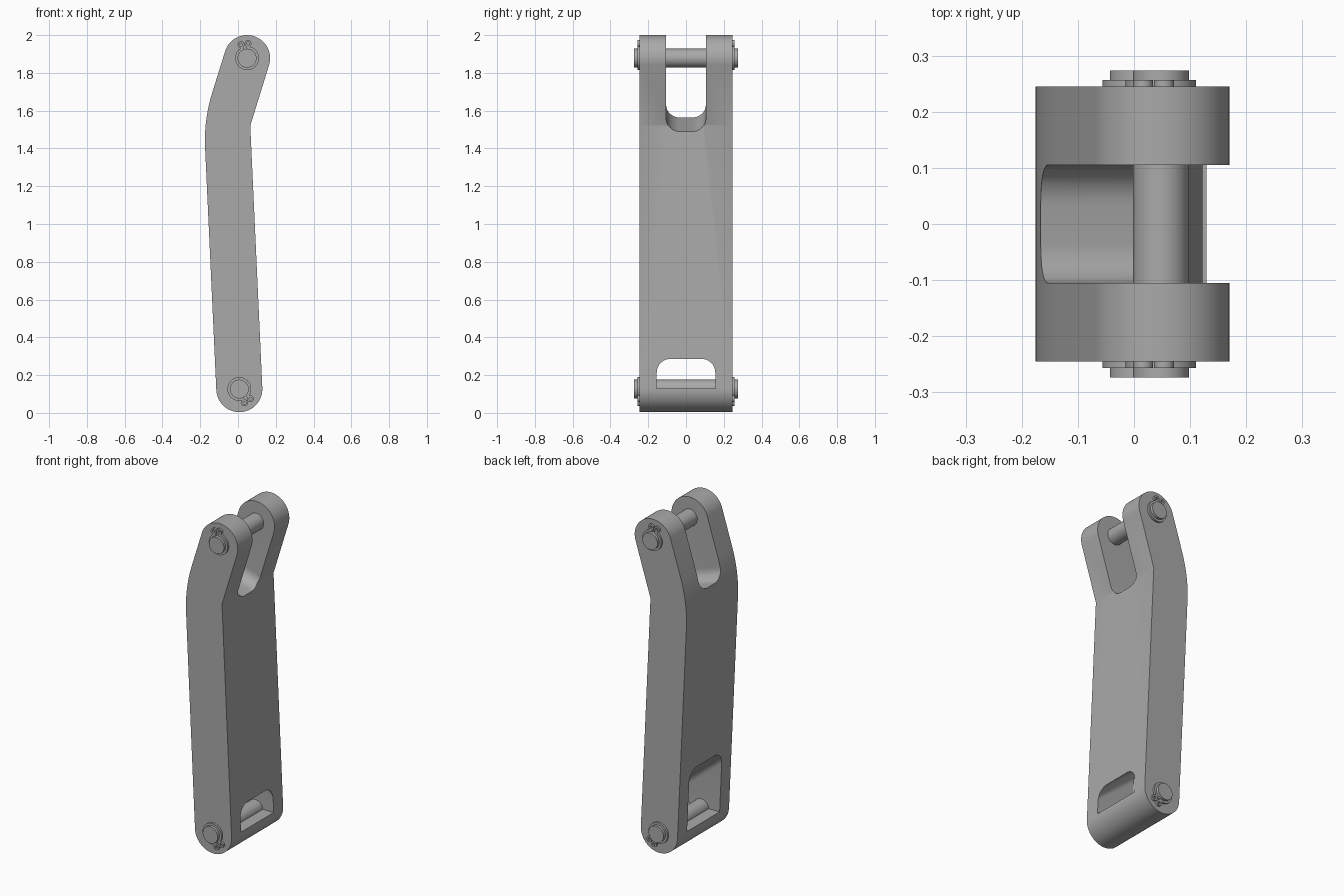
import bpy
import bmesh
from math import cos, sin, radians, pi

cube = bpy.data.objects.get("Cube")
if cube:
    bpy.data.objects.remove(cube, do_unlink=True)

# One plain steel colour
steel = bpy.data.materials.new("grey_steel")
steel.use_nodes = True
COLOUR = (0.4, 0.4, 0.4, 1)
steel.diffuse_color = COLOUR
steel.node_tree.nodes["Principled BSDF"].inputs["Base Color"].default_value = COLOUR

R = 0.122                       # end radius of the link
LOW, HIGH = (0.007, 0.126), (0.048, 1.878)   # pin axes (x, z)


def loft(name, ring_a, ring_b):
    """Solid between two matching rings of points."""
    bm = bmesh.new()
    a = [bm.verts.new(p) for p in ring_a]
    b = [bm.verts.new(p) for p in ring_b]
    bm.faces.new(a)
    bm.faces.new(b[::-1])
    for i in range(len(a)):
        j = (i + 1) % len(a)
        bm.faces.new((a[j], a[i], b[i], b[j]))
    bmesh.ops.recalc_face_normals(bm, faces=bm.faces)
    mesh = bpy.data.meshes.new(name)
    bm.to_mesh(mesh)
    bm.free()
    mesh.materials.append(steel)
    obj = bpy.data.objects.new(name, mesh)
    bpy.context.collection.objects.link(obj)
    return obj


def prism(name, outline, y0, y1):
    """Extrude an (x, z) outline along y."""
    return loft(name, [(x, y0, z) for x, z in outline], [(x, y1, z) for x, z in outline])


def arc(centre, r, start, end, n=24):
    angles = [radians(start + (end - start) * i / n) for i in range(n + 1)]
    return [(centre[0] + r * cos(t), centre[1] + r * sin(t)) for t in angles]


def smooth(obj):
    bpy.ops.object.select_all(action='DESELECT')
    obj.select_set(True)
    bpy.context.view_layer.objects.active = obj
    bpy.ops.object.shade_smooth_by_angle(angle=radians(30))


def cut(obj, cutter):
    mod = obj.modifiers.new("cut", 'BOOLEAN')
    mod.object = cutter
    mod.operation = 'DIFFERENCE'
    mod.solver = 'EXACT'
    bpy.context.view_layer.objects.active = obj
    bpy.ops.object.modifier_apply(modifier=mod.name)
    bpy.data.objects.remove(cutter, do_unlink=True)


# Bent link: round ends, sharp inner knee, softly curved outer knee
outline = arc(LOW, R, -177.3, 2.7, 32)
outline.append((0.065, 1.52))
outline += arc(HIGH, R, -17.5, 162.5, 32)
p0, p1, p2 = (-0.135, 1.70), (-0.182, 1.551), (-0.174, 1.40)
for i in range(13):
    t = i / 12
    outline.append(tuple((1 - t) ** 2 * a + 2 * t * (1 - t) * b + t * t * c
                         for a, b, c in zip(p0, p1, p2)))
link = prism("bent_link", outline, -0.245, 0.245)


def slot_ring(x):
    z = 1.511 - 0.32 * x
    pts = arc((-0.035, z + 0.07), 0.07, 180, 270, 10) + arc((0.035, z + 0.07), 0.07, 270, 360, 10)
    pts += [(0.105, 2.4), (-0.105, 2.4)]
    return [(x, y, h) for y, h in pts]


def window_ring(x):
    z = 0.3875 - 0.84 * x
    pts = arc((0.085, z - 0.07), 0.07, 0, 90, 10) + arc((-0.085, z - 0.07), 0.07, 90, 180, 10)
    pts += [(-0.155, 0.13), (0.155, 0.13)]
    return [(x, y, h) for y, h in pts]


# Fork slot at the top, sloped window at the bottom
cut(link, loft("slot_cutter", slot_ring(-0.4), slot_ring(0.4)))
cut(link, loft("window_cutter", window_ring(-0.2), window_ring(0.2)))
smooth(link)

# Pins with a retaining clip on each side
for label, centre, aim in (("upper", HIGH, 100), ("lower", LOW, -55)):
    smooth(prism(label + "_pin", arc(centre, 0.05, 0, 352.5, 47), -0.274, 0.274))
    for side, s in (("front", -1), ("back", 1)):
        y0, y1 = 0.243 * s, 0.257 * s
        ring = arc(centre, 0.063, aim + 8, aim + 352, 40) + arc(centre, 0.048, aim + 352, aim + 8, 40)
        smooth(prism(f"{label}_{side}_clip", ring, y0, y1))
        for ear, turn in (("first", 14), ("second", -14)):
            t = radians(aim + turn)
            hub = (centre[0] + 0.078 * cos(t), centre[1] + 0.078 * sin(t))
            lug = prism(f"{label}_{side}_{ear}_lug", arc(hub, 0.018, 0, 345, 23), y0, y1)
            cut(lug, prism("hole_cutter", arc(hub, 0.008, 0, 330, 11), s * 0.23, s * 0.27))
            smooth(lug)
